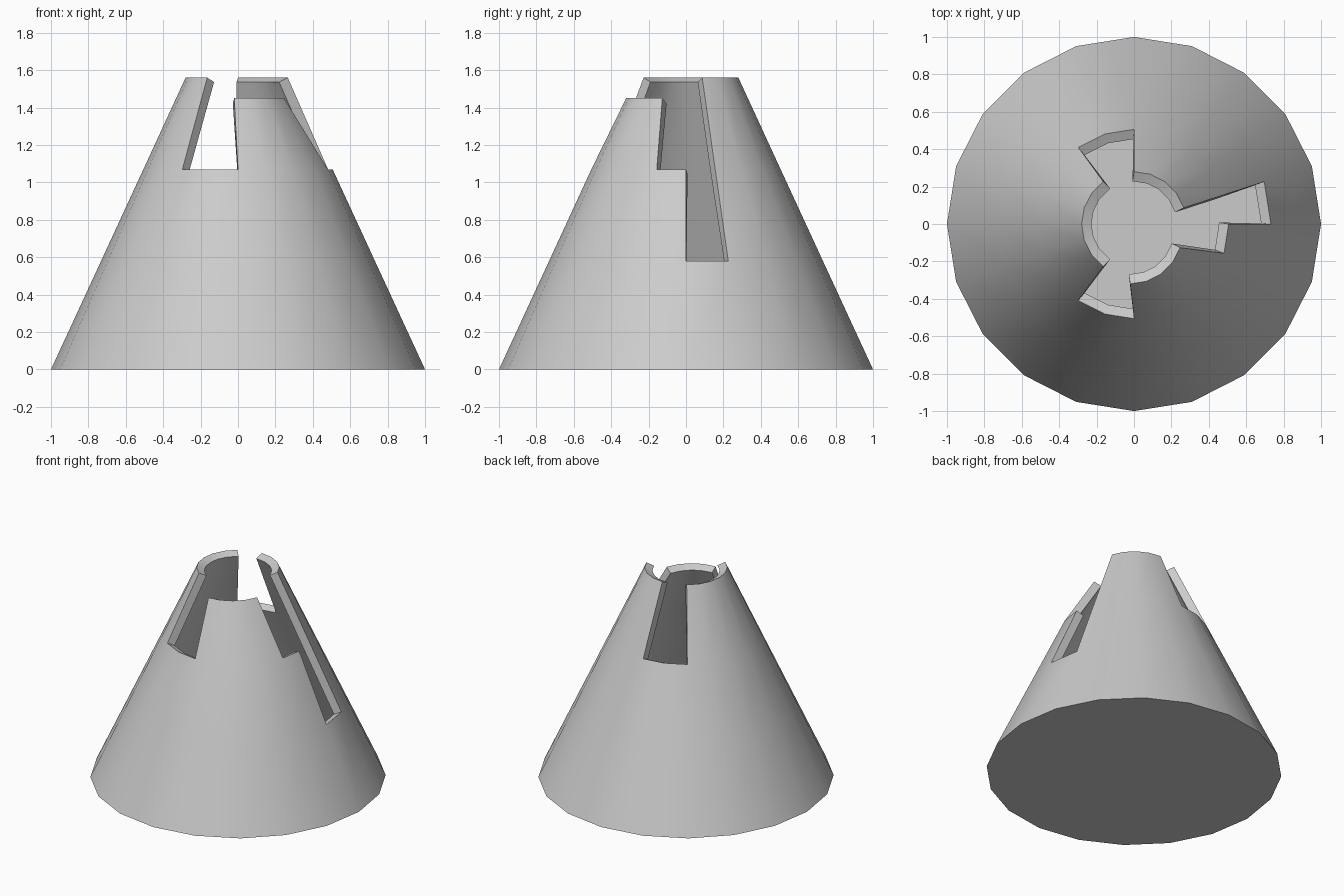
import bpy, bmesh, math

if "Cube" in bpy.data.objects:
    bpy.data.objects.remove(bpy.data.objects["Cube"])

SIDES = 20
# (radius, height) of each ring of the cone wall
RINGS = [(1.0, 0.0), (0.732, 0.58), (0.506, 1.07), (0.28, 1.56)]
# wall panels left out: row -> side numbers (18 degrees each)
OPEN = {1: {0}, 2: {0, 5, 6, 13, 14, 19}}
# sunken front panel: its top edge is shifted out and down
SUNKEN = range(15, 20)
SHIFT = (-0.02, -0.04, -0.11)

bm = bmesh.new()

# rings of points
grid = []
for row, (r, z) in enumerate(RINGS):
    ring = []
    for i in range(SIDES):
        a = math.tau * i / SIDES
        p = [r * math.cos(a), r * math.sin(a), z]
        if row == 3 and i in SUNKEN:
            p = [c + s for c, s in zip(p, SHIFT)]
        ring.append(bm.verts.new(p))
    grid.append(ring)

# wall panels and closed base
for row in range(3):
    for i in range(SIDES):
        if i in OPEN.get(row, ()):
            continue
        j = (i + 1) % SIDES
        bm.faces.new((grid[row][i], grid[row][j], grid[row + 1][j], grid[row + 1][i]))
bm.faces.new(list(reversed(grid[0])))
bmesh.ops.delete(bm, geom=[v for v in bm.verts if not v.link_faces], context='VERTS')

mesh = bpy.data.meshes.new("broken_cone")
bm.to_mesh(mesh)
bm.free()
cone = bpy.data.objects.new("broken_cone", mesh)
bpy.context.collection.objects.link(cone)

# wall thickness, going inward
solid = cone.modifiers.new("thickness", 'SOLIDIFY')
solid.thickness = 0.057
solid.offset = -1
solid.use_even_offset = True
bpy.context.view_layer.objects.active = cone
cone.select_set(True)
bpy.ops.object.modifier_apply(modifier=solid.name)
bpy.ops.object.shade_smooth_by_angle(angle=math.radians(30))
